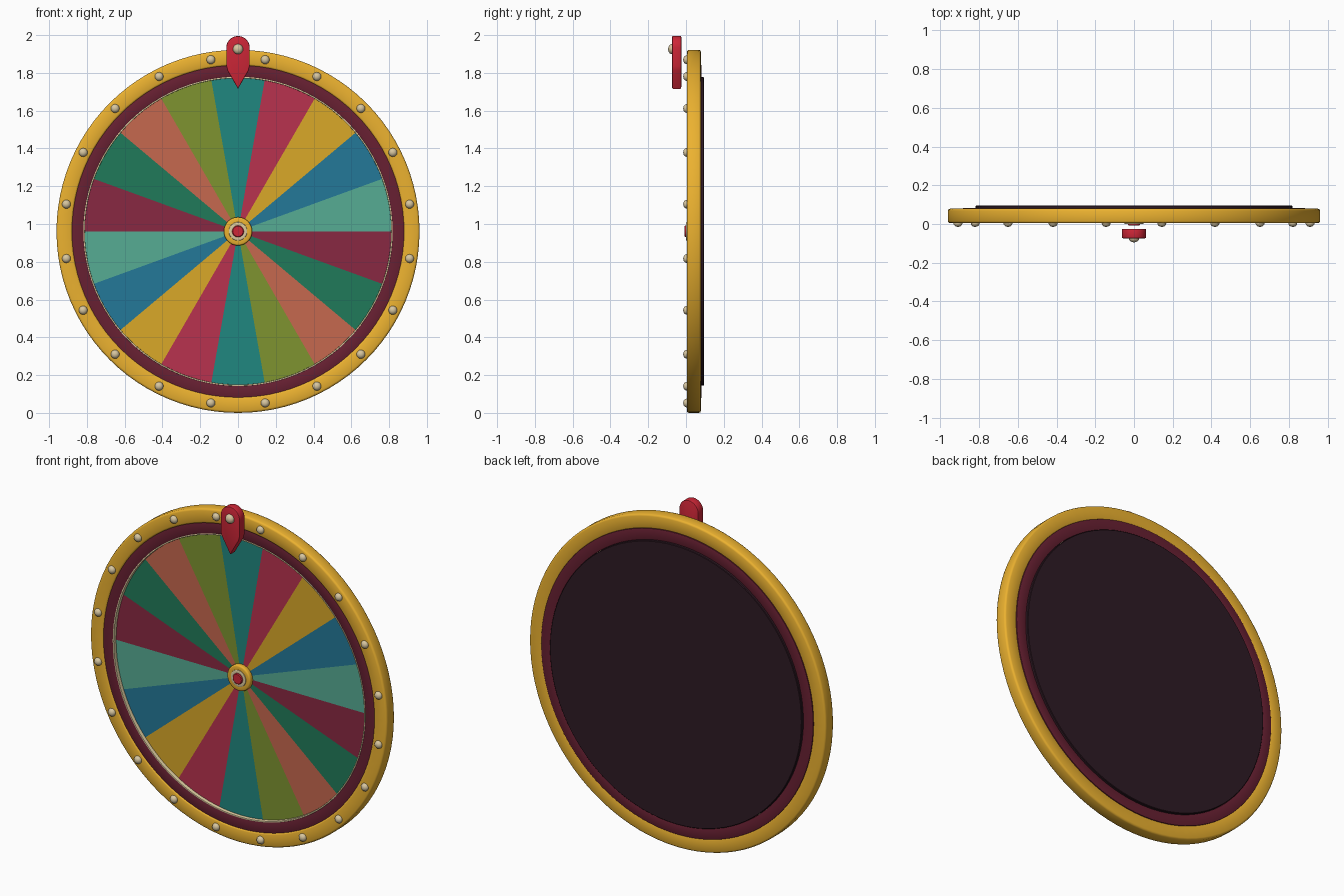
import bpy, bmesh, math

if "Cube" in bpy.data.objects:
    bpy.data.objects.remove(bpy.data.objects["Cube"])

CZ = 0.965  # height of the wheel axle


def material(name, rgb):
    m = bpy.data.materials.new(name)
    lin = [(c / 255 / 12.92 if c < 11 else ((c / 255 + 0.055) / 1.055) ** 2.4) for c in rgb]
    m.diffuse_color = (*lin, 1)
    m.use_nodes = True
    m.node_tree.nodes["Principled BSDF"].inputs["Base Color"].default_value = m.diffuse_color
    return m


GOLD = material("gold", (236, 178, 48))
MAROON = material("maroon", (104, 32, 50))
DARK = material("dark_plum", (46, 26, 36))
CREAM = material("cream", (222, 205, 160))
RED = material("red", (205, 38, 55))
STUD = material("stud_metal", (215, 198, 160))


def finish(name, bm, mat, angle=35):
    bmesh.ops.remove_doubles(bm, verts=bm.verts, dist=1e-5)
    bmesh.ops.recalc_face_normals(bm, faces=bm.faces)
    me = bpy.data.meshes.new(name)
    bm.to_mesh(me)
    bm.free()
    me.materials.append(mat)
    ob = bpy.data.objects.new(name, me)
    bpy.context.collection.objects.link(ob)
    bpy.ops.object.select_all(action='DESELECT')
    ob.select_set(True)
    bpy.context.view_layer.objects.active = ob
    bpy.ops.object.shade_smooth_by_angle(angle=math.radians(angle))
    return ob


def lathe(name, profile, mat, n=96, cx=0, cz=CZ, closed=True, angle=35):
    """Spin an (r, y) profile about an axis parallel to y."""
    bm = bmesh.new()
    rings = []
    for r, y in profile:
        if r == 0:
            rings.append([bm.verts.new((cx, y, cz))] * n)
        else:
            rings.append([bm.verts.new((cx + r * math.cos(2 * math.pi * i / n), y,
                                        cz + r * math.sin(2 * math.pi * i / n))) for i in range(n)])
    pairs = list(zip(rings, rings[1:])) + ([(rings[-1], rings[0])] if closed else [])
    for a, b in pairs:
        for i in range(n):
            j = (i + 1) % n
            vs = list(dict.fromkeys((a[i], a[j], b[j], b[i])))
            if len(vs) > 2:
                bm.faces.new(vs)
    return finish(name, bm, mat, angle)


def band(r0, r1, y0, y1, b):
    """Ring cross-section with bevelled corners."""
    return [(r0 + b, y0), (r1 - b, y0), (r1 - b * .3, y0 + b * .3), (r1, y0 + b), (r1, y1 - b),
            (r1 - b * .3, y1 - b * .3), (r1 - b, y1), (r0 + b, y1),
            (r0 + b * .3, y1 - b * .3), (r0, y1 - b), (r0, y0 + b), (r0 + b * .3, y0 + b * .3)]


def extrude(name, pts, y0, y1, mat, bevel=0):
    """Extrude an (x, z) outline along y."""
    bm = bmesh.new()
    f = bm.faces.new([bm.verts.new((x, y0, z)) for x, z in pts])
    g = bmesh.ops.extrude_face_region(bm, geom=[f])
    bmesh.ops.translate(bm, vec=(0, y1 - y0, 0),
                        verts=[v for v in g["geom"] if isinstance(v, bmesh.types.BMVert)])
    if bevel:
        edges = [e for e in bm.edges if abs(e.verts[0].co.y - e.verts[1].co.y) < 1e-6]
        bmesh.ops.bevel(bm, geom=edges, offset=bevel, segments=2, profile=0.5, affect='EDGES')
    return finish(name, bm, mat)


def stud(name, x, z, r, y, h):
    """Domed stud whose base sits at y and bulges towards -y."""
    prof = [(r, y + 0.006)] + [(r * math.cos(t), y - h * math.sin(t))
                               for t in (0, .3, .6, .9, 1.2)] + [(0, y - h)]
    return lathe(name, prof, STUD, 16, x, z, closed=False, angle=50)


# Rim, inner ring, lip and back plate
lathe("outer_rim", band(0.877, 0.961, 0.004, 0.079, 0.011), GOLD, angle=50)
lathe("inner_ring", band(0.818, 0.882, 0.010, 0.082, 0.002), MAROON)
lathe("face_lip", band(0.811, 0.819, 0.008, 0.05, 0.002), CREAM)
lathe("back_plate", [(0, 0.07), (0.817, 0.07), (0.817, 0.092), (0.814, 0.095), (0, 0.095)],
      DARK, closed=False)

# Eighteen coloured wedges, nine colours repeated twice
COLOURS = [("mint", (86, 172, 148)), ("blue", (36, 121, 153)), ("amber", (218, 168, 40)),
           ("crimson", (184, 50, 78)), ("teal", (32, 135, 128)), ("olive", (126, 148, 48)),
           ("coral", (198, 104, 78)), ("green", (32, 122, 90)), ("wine", (137, 40, 66))]
wedge_mats = [material(n, c) for n, c in COLOURS]
for k in range(18):
    arc = [math.radians(20 * k + 20 * i / 6) for i in range(7)]
    pts = [(0, CZ)] + [(0.814 * math.cos(a), CZ + 0.814 * math.sin(a)) for a in arc]
    extrude(f"wedge_{k + 1}", pts, 0.03, 0.072, wedge_mats[k % 9])

# Hub
lathe("hub_base", band(0.03, 0.075, 0.004, 0.04, 0.008), GOLD, 48, angle=50)
lathe("hub_ring", band(0.025, 0.049, 0.0, 0.03, 0.004), CREAM, 48)
lathe("hub_cap", [(0, -0.008), (0.027, -0.008), (0.031, -0.004), (0.031, 0.03), (0, 0.03)],
      RED, 32, closed=False)

# Twenty studs round the rim
for k in range(20):
    a = math.radians(9 + 18 * k)
    stud(f"rim_stud_{k + 1}", 0.92 * math.cos(a), CZ + 0.92 * math.sin(a), 0.023, 0.004, 0.019)

# Pointer with its stud
top = [(0.062 * math.cos(math.pi * i / 20), 1.937 + 0.062 * math.sin(math.pi * i / 20))
       for i in range(21)]
extrude("pointer", top + [(-0.062, 1.84), (-0.055, 1.815), (0, 1.72), (0.055, 1.815), (0.062, 1.84)],
        -0.074, -0.025, RED, bevel=0.005)
stud("pointer_stud", 0, 1.93, 0.027, -0.074, 0.021)

# Rest the wheel exactly on the ground
for ob in bpy.data.objects:
    ob.location.z -= CZ - 0.961
